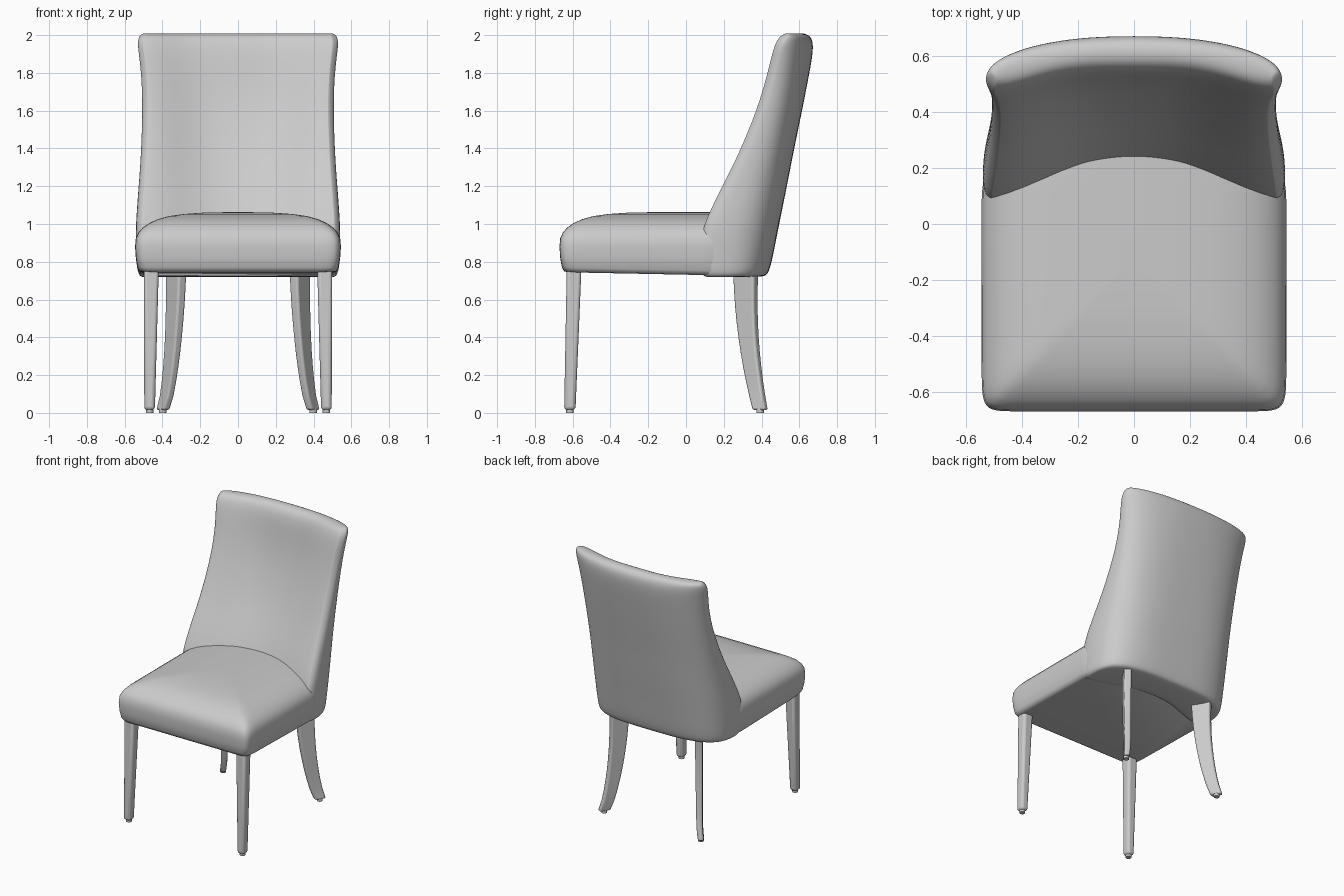
import bpy, bmesh
from math import sin, cos, pi, radians

cube = bpy.data.objects.get("Cube")
if cube:
    bpy.data.objects.remove(cube)

grey = bpy.data.materials.new("plain grey")
grey.use_nodes = True
grey.diffuse_color = (0.6, 0.6, 0.6, 1)
grey.node_tree.nodes["Principled BSDF"].inputs["Base Color"].default_value = (0.6, 0.6, 0.6, 1)


def loft(name, rings, strip_caps=False, angle=50):
    """Skin a stack of closed rings; caps are n-gons or a strip of quads."""
    bm = bmesh.new()
    rows = [[bm.verts.new(p) for p in ring] for ring in rings]
    n = len(rows[0])
    for low, high in zip(rows, rows[1:]):
        for i in range(n):
            j = (i + 1) % n
            bm.faces.new((low[i], low[j], high[j], high[i]))
    for row in (rows[0], rows[-1]):
        if strip_caps:
            for i in range(n // 2 - 1):
                bm.faces.new((row[i], row[i + 1], row[n - 2 - i], row[n - 1 - i]))
        else:
            bm.faces.new(row)
    bmesh.ops.recalc_face_normals(bm, faces=bm.faces)
    mesh = bpy.data.meshes.new(name)
    bm.to_mesh(mesh)
    bm.free()
    obj = bpy.data.objects.new(name, mesh)
    bpy.context.collection.objects.link(obj)
    mesh.materials.append(grey)
    bpy.ops.object.select_all(action="DESELECT")
    obj.select_set(True)
    bpy.context.view_layer.objects.active = obj
    bpy.ops.object.shade_smooth_by_angle(angle=radians(angle))
    return obj


def power(v, e):
    return (1 if v >= 0 else -1) * abs(v) ** e


# Seat cushion: square front corners, rounded tail hidden in the backrest
def seat_ring(z, inset, count=96):
    ring = []
    for k in range(count):
        a = 2 * pi * (k + 0.5) / count
        e = 1 / 11 if sin(a) < 0 else 2 / 3
        depth = 0.72 - inset if sin(a) < 0 else 0.31
        y = 0.05 + depth * power(sin(a), e)
        sag = 0.02 * (y + 0.67) if z < 0.8 else 0
        ring.append(((0.545 - inset) * power(cos(a), e), y, z - sag))
    return ring


seat_profile = [(0.745, 0.045), (0.75, 0.025), (0.77, 0.013), (0.82, 0.004), (0.88, 0),
                (0.925, 0.004), (0.955, 0.018), (0.98, 0.04), (1.005, 0.075), (1.025, 0.12),
                (1.042, 0.18), (1.053, 0.26), (1.06, 0.36), (1.063, 0.5)]
loft("seat_cushion", [seat_ring(z, inset) for z, inset in seat_profile])


# Backrest: wraparound shell, a convex outside and a hollow inside at each height
def back_ring(z, width, tip, inner, outer, steps=24):
    outside, inside = [], []
    rise = max(0, z - 1)
    bend = 1.1 + 0.7 * rise
    square = 2 / (3.3 - 1.1 * rise)
    for k in range(steps + 1):
        a = pi * k / steps
        x = power(cos(a), square)
        y = tip + 0.03 + (outer - tip - 0.03) * abs(sin(a)) ** square
        outside.append((width * x, y, z))
        hollow = 0.5 + 0.5 * cos(pi * abs(x) ** bend)
        inside.append(((width - 0.03) * x, tip + (inner - tip) * hollow, z))
    return outside + inside[::-1]


# height, half width, wing tip y, inner centre y, outer centre y
back_profile = [(0.718, 0.51, 0.1, 0.22, 0.405), (0.732, 0.532, 0.085, 0.205, 0.435),
                (0.8, 0.538, 0.082, 0.2, 0.455), (0.93, 0.544, 0.078, 0.2, 0.48),
                (1.03, 0.541, 0.108, 0.23, 0.5), (1.2, 0.528, 0.192, 0.31, 0.535),
                (1.36, 0.516, 0.275, 0.39, 0.565), (1.6, 0.507, 0.375, 0.475, 0.615),
                (1.78, 0.513, 0.428, 0.513, 0.65), (1.9, 0.527, 0.455, 0.53, 0.672),
                (1.975, 0.537, 0.48, 0.55, 0.674), (2.01, 0.515, 0.515, 0.585, 0.642)]
back = loft("backrest", [back_ring(*row) for row in back_profile], strip_caps=True, angle=80)
soft = back.modifiers.new("soft", "SUBSURF")
soft.levels = soft.render_levels = 2


# Legs: tapered rectangular sections along a path, turned in plan, with a round foot glide
def leg(name, side, sections, turn, edge):
    c, s = cos(turn), sin(turn)
    rings = [[(side * (x + u * hu * c - v * hv * s), y + u * hu * s + v * hv * c, z)
              for u, v in ((-1, -1), (1, -1), (1, 1), (-1, 1))]
             for z, x, y, hu, hv in sections]
    obj = loft(name, rings, angle=40)
    bevel = obj.modifiers.new("edges", "BEVEL")
    bevel.width = edge
    bevel.segments = 3
    bevel.limit_method = "ANGLE"
    bevel.angle_limit = radians(40)
    z, x, y, _, _ = sections[0]
    disc = [(0.02 * cos(pi * k / 6), 0.02 * sin(pi * k / 6)) for k in range(12)]
    loft(name + "_glide", [[(side * x + dx, y + dy, h) for dx, dy in disc] for h in (0, z + 0.01)])


def rear_section(t):
    """Sabre curve, t from foot to top."""
    return (0.015 + 0.765 * t, 0.398 - 0.105 * t ** 0.7 + 0.035 * t * t,
            0.393 - 0.17 * t + 0.094 * t * t, 0.04 + 0.028 * t, 0.02 + 0.007 * t)


for side, word in ((1, "left"), (-1, "right")):
    leg("front_leg_" + word, side, [(0.015, 0.468, -0.615, 0.028, 0.03),
                                    (0.78, 0.459, -0.592, 0.04, 0.039)], 0, 0.018)
    leg("rear_leg_" + word, side, [rear_section(k / 10) for k in range(11)], radians(57), 0.012)
